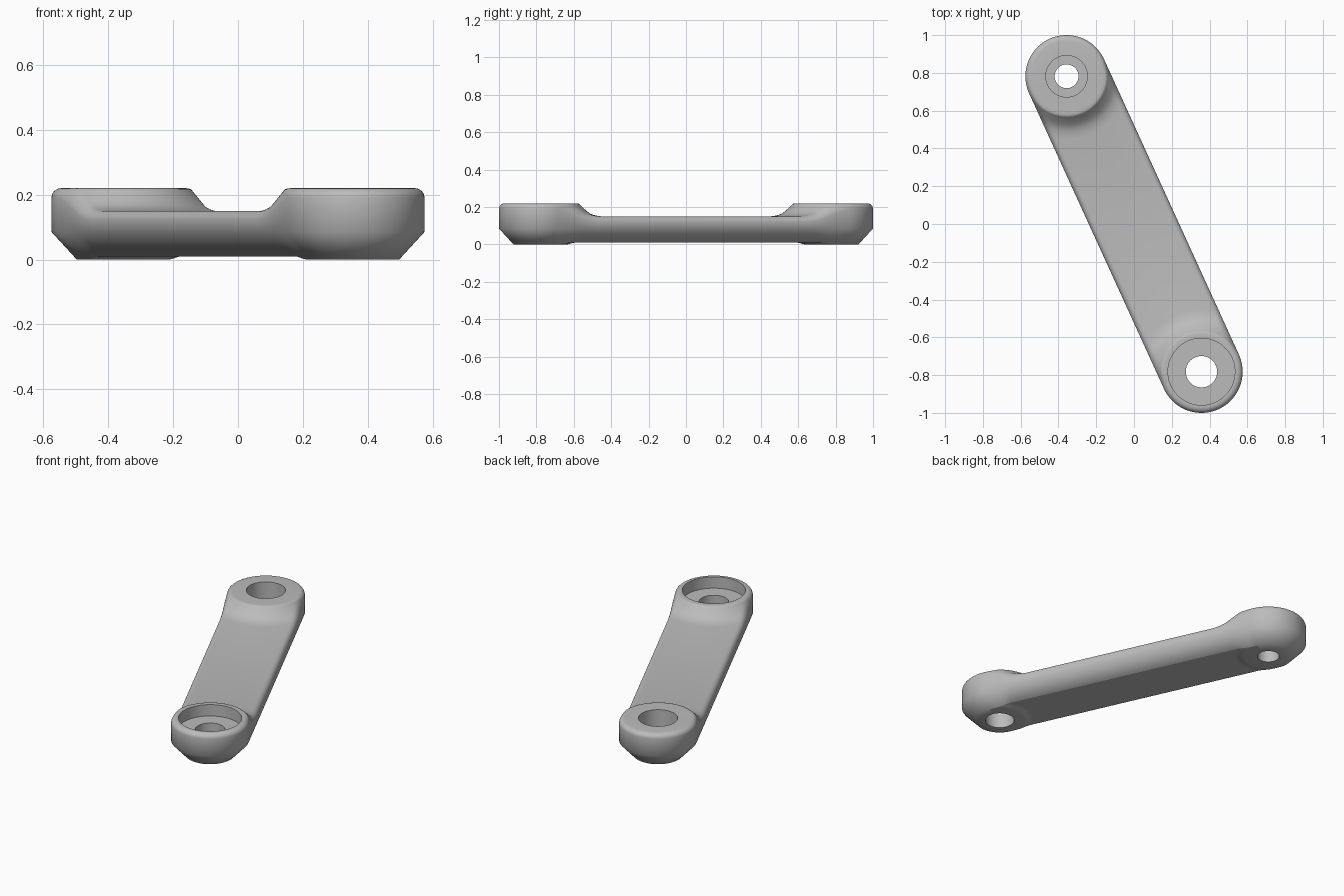
import bpy, bmesh, math
from mathutils import Vector

cube = bpy.data.objects.get("Cube")
if cube:
    bpy.data.objects.remove(cube, do_unlink=True)

N = 40                       # segments per half circle
WIDE, NARROW = 0.218, 0.14   # half widths of the body and of its underside
SHOULDER = 0.085             # height where the lower chamfer starts
ROUND = 0.03                 # rounding of the upper rim
BAR_TOP, BOSS_TOP = 0.15, 0.22


def slope(r):
    """Height of the boss and its fillet down to the bar, by radius."""
    points = [(0.2, 0.22), (0.212, 0.217), (0.225, 0.203), (0.245, 0.184),
              (0.265, 0.168), (0.29, 0.156), (0.33, 0.15)]
    if r <= points[0][0]:
        return BOSS_TOP
    for (r0, z0), (r1, z1) in zip(points, points[1:]):
        if r <= r1:
            return z0 + (z1 - z0) * (r - r0) / (r1 - r0)
    return BAR_TOP


def top_height(u, v):
    r = math.hypot(u, v)
    z = BOSS_TOP
    if u > 0:
        z -= (BOSS_TOP - slope(r)) * min(1, u / 0.05)
    edge = WIDE - (abs(v) if u > 0 else r)
    k = max(0, min(ROUND, ROUND - edge))
    return z - ROUND + math.sqrt(ROUND ** 2 - k ** 2)


def bottom_height(u, v):
    t = min(1, max(0, (math.hypot(u, v) - NARROW) / 0.05))
    return 0.01 * t * t * (3 - 2 * t) if u > 0 else 0


def build_end(bm, centre, bore, floor, hole):
    """Half of the arm, from the round end to the middle."""
    length = centre.length
    along = -centre / length
    side = Vector((-along.y, along.x))

    def vert(u, v, z):
        p = centre + along * u + side * v
        return bm.verts.new((p.x, p.y, z))

    def circle(r, height):
        ring = []
        for j in range(2 * N):
            a = math.pi * (j / N - 0.5)
            u, v = r * math.cos(a), r * math.sin(a)
            if j in (0, N):
                u = 0
            ring.append(vert(u, v, height(u, v)))
        return ring

    def join(a, b, closed=False):
        count = len(a)
        for j in range(count if closed else count - 1):
            k = (j + 1) % count
            bm.faces.new((a[j], a[k], b[k], b[j]))

    def patch(width, circles, arcs, height):
        """Rings round the hole, then arcs spreading to the middle line."""
        rings = [circle(r, height) for r in circles]
        for a, b in zip(rings, rings[1:]):
            join(a, b, True)
        rim = rings[-1]
        strips = [rim[:N + 1]]
        for r in arcs + [None]:
            strip = []
            for j in range(N + 1):
                v = width * math.sin(math.pi * (j / N - 0.5))
                u = math.sqrt(r * r - v * v) if r else length
                strip.append(vert(u, v, height(u, v)))
            strips.append(strip)
        for a, b in zip(strips, strips[1:]):
            join(a, b)
        outline = [s[-1] for s in reversed(strips[1:])] + rim[N:] + [s[0] for s in strips]
        return rings[0], outline

    # Upper and lower surfaces
    rim_steps = [WIDE - d for d in (0.03, 0.021, 0.013, 0.007, 0.003, 0.001, 0)]
    top_arcs = [0.222, 0.23, 0.24, 0.25, 0.265, 0.28, 0.3, 0.33]
    low_arcs = [NARROW + 0.008 * (i + 1) for i in range(len(top_arcs))]
    bore_rim, top_edge = patch(WIDE, [bore] + rim_steps, top_arcs, top_height)
    hole_rim, low_edge = patch(NARROW, [hole, NARROW], low_arcs, bottom_height)

    # Side wall and lower chamfer
    shoulder = [bm.verts.new((p.co.x, p.co.y, SHOULDER)) for p in top_edge]
    join(top_edge, shoulder)
    join(shoulder, low_edge)

    # Counterbore and through hole
    level = lambda u, v: floor
    outer, inner = circle(bore, level), circle(hole, level)
    join(bore_rim, outer, True)
    join(outer, inner, True)
    join(inner, hole_rim, True)


bm = bmesh.new()
pivot = Vector((-0.357, 0.782))
build_end(bm, pivot, bore=0.11, floor=0.09, hole=0.063)
build_end(bm, -pivot, bore=0.177, floor=0.15, hole=0.083)
bmesh.ops.remove_doubles(bm, verts=bm.verts, dist=0.0002)
bmesh.ops.recalc_face_normals(bm, faces=bm.faces)

mesh = bpy.data.meshes.new("link_arm")
bm.to_mesh(mesh)
bm.free()
arm = bpy.data.objects.new("link_arm", mesh)
bpy.context.collection.objects.link(arm)

# Plain grey finish
grey = bpy.data.materials.new("plain_grey")
grey.use_nodes = True
colour = (0.5, 0.5, 0.5, 1)
grey.diffuse_color = colour
grey.node_tree.nodes["Principled BSDF"].inputs["Base Color"].default_value = colour
mesh.materials.append(grey)

bpy.context.view_layer.objects.active = arm
arm.select_set(True)
bpy.ops.object.shade_smooth_by_angle(angle=math.radians(50))
